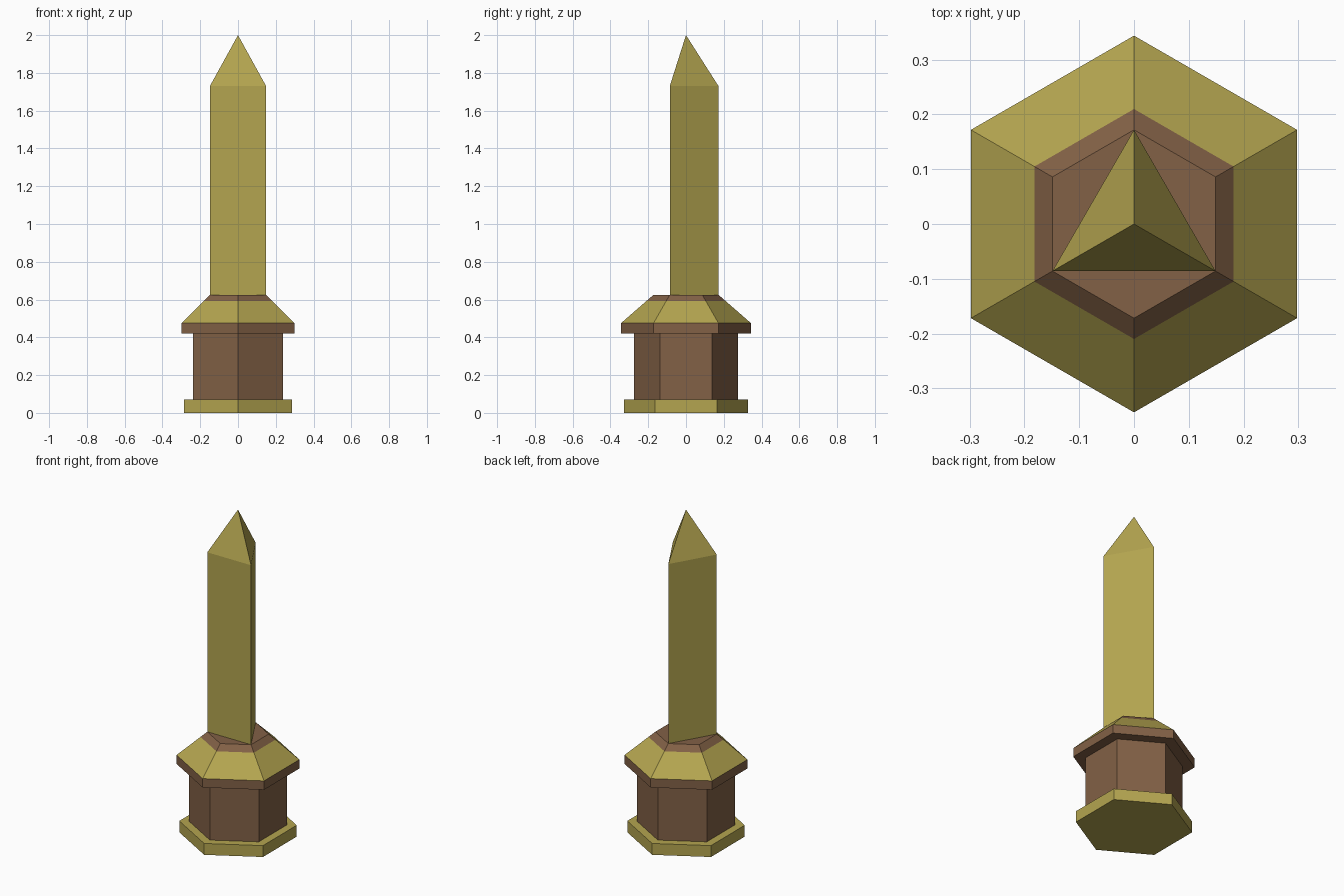
import bpy, bmesh, math

if "Cube" in bpy.data.objects:
    bpy.data.objects.remove(bpy.data.objects["Cube"])


def material(name, rgb):
    m = bpy.data.materials.new(name)
    m.diffuse_color = (*rgb, 1.0)
    m.use_nodes = True
    m.node_tree.nodes["Principled BSDF"].inputs["Base Color"].default_value = m.diffuse_color
    return m


OLIVE = material("olive gold", (0.456, 0.376, 0.080))
BROWN = material("brown stone", (0.223, 0.119, 0.061))


def prism_stack(name, sides, profile, rule=None, mats=(BROWN,)):
    """Stack of n-sided rings (radius, height); radius 0 makes a point."""
    bm = bmesh.new()
    rings = []
    for r, z in profile:
        count = sides if r > 0 else 1
        rings.append([bm.verts.new((r * math.cos(math.pi / 2 + 2 * math.pi * i / sides),
                                    r * math.sin(math.pi / 2 + 2 * math.pi * i / sides), z))
                      for i in range(count)])
    for a, b in zip(rings, rings[1:]):
        for i in range(sides):
            j = (i + 1) % sides
            bm.faces.new([a[i], a[j], b[0]] if len(b) == 1 else [a[i], a[j], b[j], b[i]])
    bm.faces.new(rings[0][::-1])
    if len(rings[-1]) > 1:
        bm.faces.new(rings[-1])
    bm.normal_update()
    if rule:
        for f in bm.faces:
            f.material_index = rule(f.calc_center_median().z)
    me = bpy.data.meshes.new(name)
    bm.to_mesh(me)
    bm.free()
    for m in mats:
        me.materials.append(m)
    ob = bpy.data.objects.new(name, me)
    bpy.context.collection.objects.link(ob)
    return ob


# hexagonal pedestal
prism_stack("foot_slab", 6, [(0.329, 0), (0.329, 0.07)], mats=(OLIVE,))
prism_stack("pedestal_body", 6, [(0.274, 0.07), (0.274, 0.42)])

# cap with sloping roof: olive slope between brown rim and brown top
prism_stack("cap", 6, [(0.344, 0.42), (0.344, 0.475), (0.21, 0.592), (0.172, 0.625)],
            rule=lambda z: 1 if 0.48 < z < 0.59 else 0, mats=(BROWN, OLIVE))

# three-sided pointed shaft
prism_stack("shaft", 3, [(0.172, 0.625), (0.172, 1.73), (0, 2.0)], mats=(OLIVE,))
